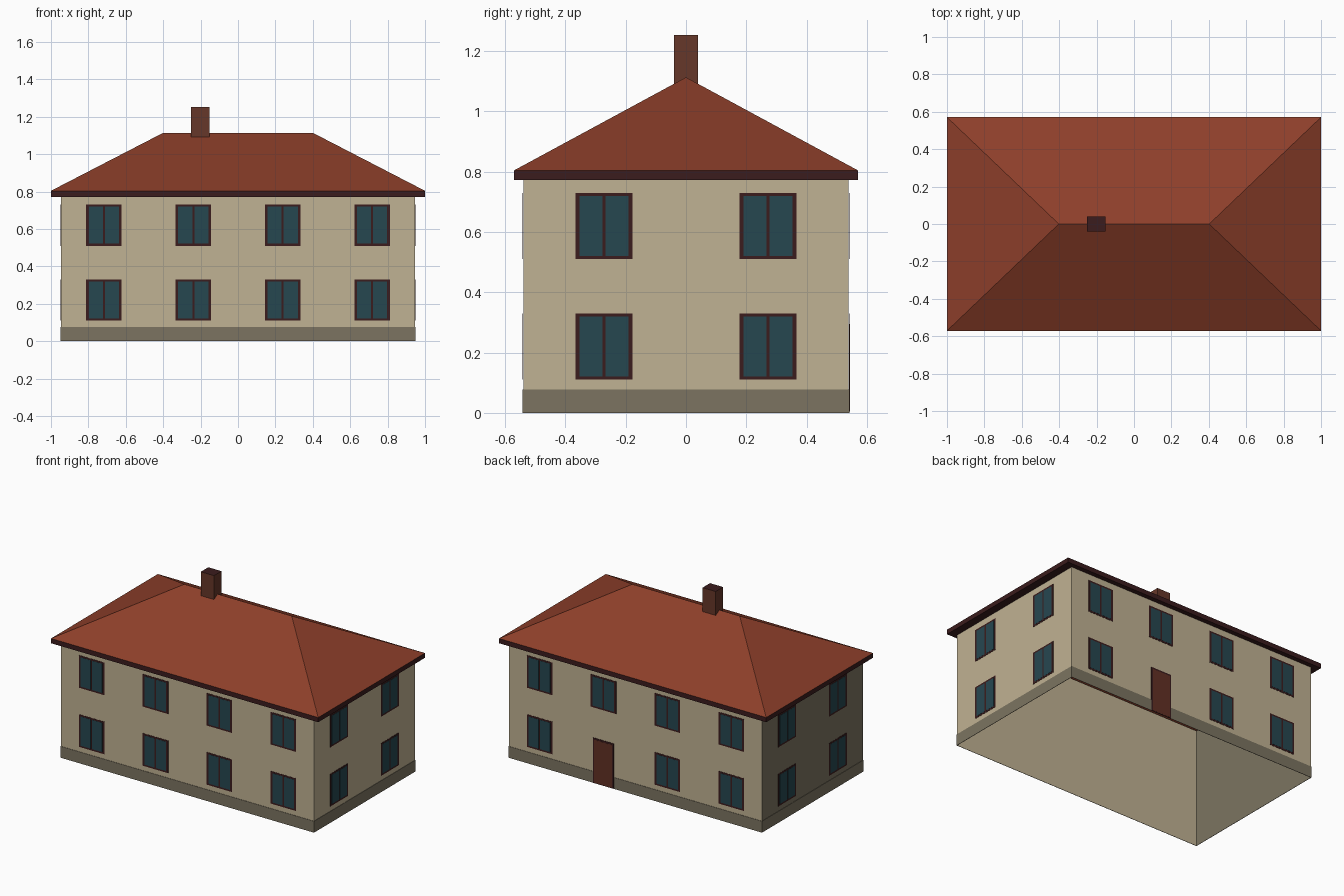
import bpy, bmesh, math
from mathutils import Matrix

if "Cube" in bpy.data.objects:
    bpy.data.objects.remove(bpy.data.objects["Cube"])


def colour(name, r, g, b):
    lin = [((c / 255 + 0.055) / 1.055) ** 2.4 for c in (r, g, b)]
    m = bpy.data.materials.new(name)
    m.diffuse_color = (*lin, 1)
    m.use_nodes = True
    m.node_tree.nodes["Principled BSDF"].inputs["Base Color"].default_value = m.diffuse_color
    return m


PLASTER = colour("plaster", 192, 178, 147)
STONE = colour("stone", 124, 116, 97)
TILE = colour("roof_tile", 141, 63, 42)
TRIM = colour("dark_trim", 59, 28, 29)
GLASS = colour("glass", 38, 71, 80)
WOOD = colour("door_wood", 98, 49, 36)
BRICK = colour("chimney_brick", 102, 55, 41)

WX, WY = 0.946, 0.5395      # wall half sizes
RX, RY = 1.0, 0.571         # eaves half sizes
EAVE_Z0, EAVE_Z1 = 0.772, 0.804


def finish(name, bm, *mats, recalc=True):
    if recalc:
        bmesh.ops.recalc_face_normals(bm, faces=bm.faces)
    me = bpy.data.meshes.new(name)
    bm.to_mesh(me)
    bm.free()
    for m in mats:
        me.materials.append(m)
    ob = bpy.data.objects.new(name, me)
    bpy.context.collection.objects.link(ob)
    return ob


def add_box(bm, lo, hi, mat=0):
    size = [h - l for l, h in zip(lo, hi)]
    mid = [(l + h) / 2 for l, h in zip(lo, hi)]
    mtx = Matrix.Translation(mid) @ Matrix.Diagonal((*size, 1))
    verts = bmesh.ops.create_cube(bm, size=1, matrix=mtx)["verts"]
    for f in {f for v in verts for f in v.link_faces}:
        f.material_index = mat


def rect_bands(bm, levels):
    """Join rectangular rings (half x, half y, z) into bands of outward faces."""
    rings = [[bm.verts.new((sx * hx, sy * hy, z))
              for sx, sy in ((-1, -1), (1, -1), (1, 1), (-1, 1))] for hx, hy, z in levels]
    for a, b in zip(rings, rings[1:]):
        for i in range(4):
            j = (i + 1) % 4
            bm.faces.new((a[i], a[j], b[j], b[i]))
    bm.normal_update()


# Walls: hollow shell, open underneath, left end in grey stone
bm = bmesh.new()
rect_bands(bm, ((WX, WY, 0), (WX, WY, EAVE_Z1)))
for f in bm.faces:
    if f.normal.x < -0.9:
        f.material_index = 1
finish("walls", bm, PLASTER, STONE, recalc=False)

# Plinth: thin band around the foot of the walls
bm = bmesh.new()
P = .0025
rect_bands(bm, ((WX, WY, 0), (WX + P, WY + P, 0), (WX + P, WY + P, .077), (WX, WY, .077)))
finish("plinth", bm, STONE, recalc=False)

# Eaves: soffit and board around the wall top
bm = bmesh.new()
rect_bands(bm, ((WX, WY, EAVE_Z0), (RX, RY, EAVE_Z0), (RX, RY, EAVE_Z1)))
finish("eaves", bm, TRIM, recalc=False)

# Hipped roof
bm = bmesh.new()
c = [bm.verts.new((x, y, EAVE_Z1)) for x, y in ((-RX, -RY), (RX, -RY), (RX, RY), (-RX, RY))]
r0, r1 = (bm.verts.new((x, 0, 1.113)) for x in (-.402, .402))
for f in ((c[0], c[1], r1, r0), (c[1], c[2], r1), (c[2], c[3], r0, r1), (c[3], c[0], r0)):
    bm.faces.new(f)
finish("roof", bm, TILE, recalc=False)

# Chimney with a dark top
bm = bmesh.new()
add_box(bm, (-.25, -.04, 1.06), (-.152, .04, 1.253))
bm.normal_update()
for f in bm.faces:
    if f.normal.z > 0.9:
        f.material_index = 1
finish("chimney", bm, BRICK, TRIM)


def place(ob, side, depth):
    """Turn a part built facing -y onto a facade."""
    ob.matrix_world = Matrix.Rotation(side, 4, "Z") @ Matrix.Translation((0, -depth, 0))


def window(name, u, z, side, depth):
    bm = bmesh.new()
    add_box(bm, (u - .095, -.002, z), (u + .095, -.0005, z + .22))
    for s in (-1, 1):
        a, b = sorted((u + s * .0055, u + s * .0805))
        add_box(bm, (a, -.003, z + .011), (b, -.001, z + .209), 1)
    place(finish(name, bm, TRIM, GLASS), side, depth)


# Windows on all four facades, two storeys; the door replaces one at the back
LONG, SHORT = (-.717, -.239, .239, .717), (-.272, .272)
DOOR_U = -.239
for label, side, depth, cols in (("front", 0, WY, LONG), ("right", math.pi / 2, WX, SHORT),
                                 ("back", math.pi, WY, LONG), ("left", -math.pi / 2, WX, SHORT)):
    for floor, z in (("lower", .11), ("upper", .51)):
        for i, u in enumerate(cols):
            if label == "back" and floor == "lower" and u == DOOR_U:
                continue
            window(f"{label}_{floor}_window_{i + 1}", u, z, side, depth)

# Back door with its frame
bm = bmesh.new()
add_box(bm, (DOOR_U - .078, -.0035, 0), (DOOR_U + .078, -.0005, .305))
add_box(bm, (DOOR_U - .067, -.0045, .004), (DOOR_U + .067, -.002, .294), 1)
place(finish("back_door", bm, TRIM, WOOD), math.pi, WY)
